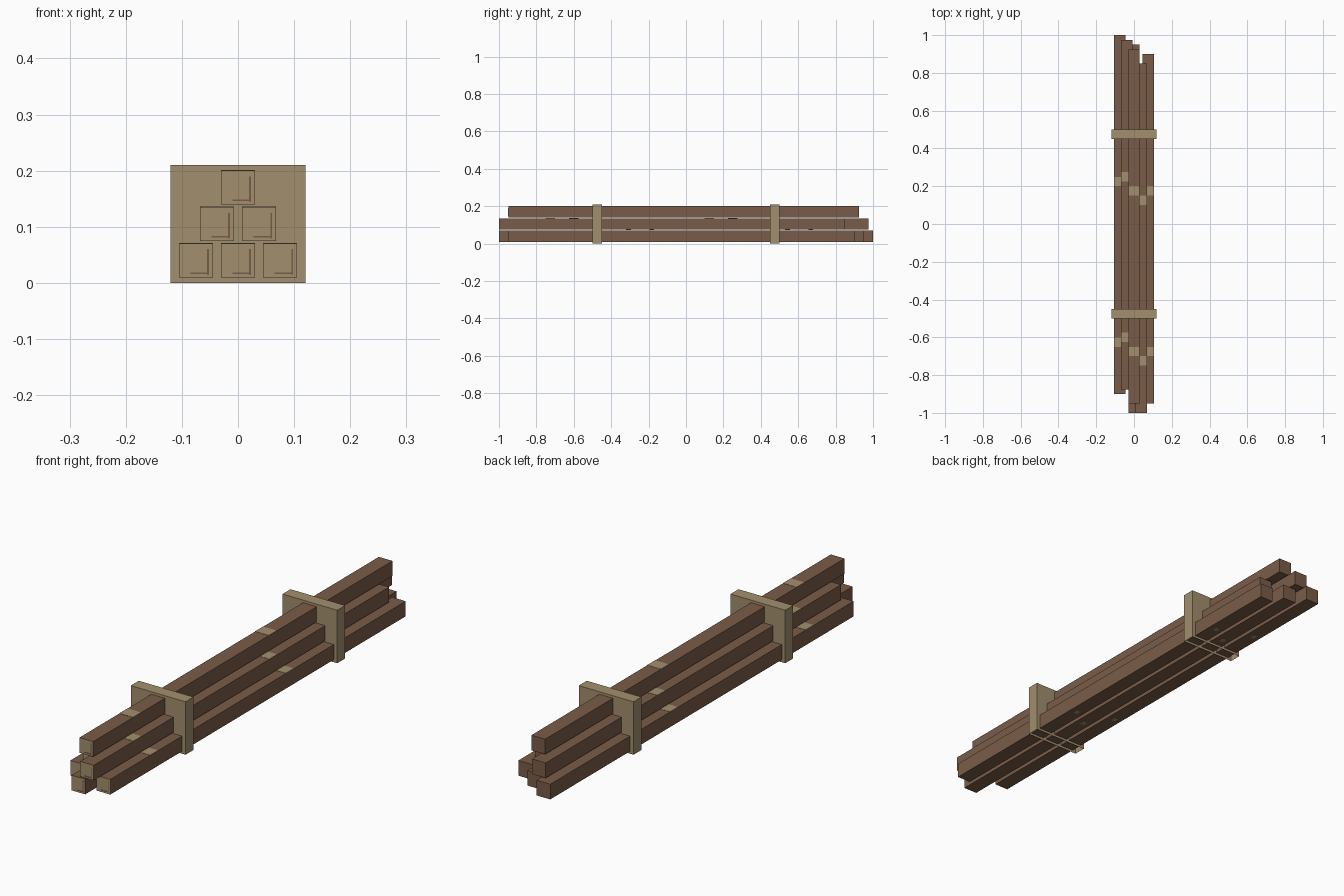
import bpy, bmesh

if "Cube" in bpy.data.objects:
    bpy.data.objects.remove(bpy.data.objects["Cube"])


def material(name, rgb):
    m = bpy.data.materials.new(name)
    m.diffuse_color = (*rgb, 1)
    m.use_nodes = True
    m.node_tree.nodes["Principled BSDF"].inputs["Base Color"].default_value = m.diffuse_color
    return m


brown = material("brown wood", (0.195, 0.108, 0.065))
tan = material("pale wood", (0.36, 0.275, 0.155))


def box(name, x, y, z, mat, open_bottom=False):
    """Box from (min, max) ranges on each axis."""
    bm = bmesh.new()
    bmesh.ops.create_cube(bm, size=1)
    for v in bm.verts:
        v.co = [r[0] + (c + 0.5) * (r[1] - r[0]) for c, r in zip(v.co, (x, y, z))]
    if open_bottom:
        down = [f for f in bm.faces if f.calc_center_median().z < z[0] + 1e-5]
        bmesh.ops.delete(bm, geom=down, context='FACES_ONLY')
    me = bpy.data.meshes.new(name)
    bm.to_mesh(me)
    bm.free()
    me.materials.append(mat)
    ob = bpy.data.objects.new(name, me)
    bpy.context.collection.objects.link(ob)
    return ob


H = 0.03    # half width of a beam
P = 0.001   # thickness of painted plates

# Stacked beams: centre x, bottom z, front end, back end
beams = [
    (-0.075, 0.010, -0.90, 1.00), (0.0, 0.010, -1.00, 0.95), (0.075, 0.010, -0.95, 0.90),
    (-0.0375, 0.075, -0.875, 0.975), (0.0375, 0.075, -1.00, 0.85),
    (0.0, 0.140, -0.95, 0.925),
]
for i, (cx, z, y0, y1) in enumerate(beams):
    beam = box(f"beam_{i + 1}", (cx - H, cx + H), (y0, y1), (z, z + 2 * H), brown)
    # Pale sawn front end
    beam.data.materials.append(tan)
    for f in beam.data.polygons:
        if f.normal.y < -0.9:
            f.material_index = 1
    # Brown grain streaks on the sawn end
    box(f"end_streak_upright_{i + 1}", (cx + 0.020, cx + 0.023), (y0 - P, y0),
        (z + 0.004, z + 0.05), brown)
    box(f"end_streak_flat_{i + 1}", (cx - 0.01, cx + 0.020), (y0 - P, y0),
        (z + 0.006, z + 0.009), brown)
    for k in (0, 0.85):
        # Worn patch on the top
        a = y0 + 0.25 + k
        box(f"top_patch_{i + 1}", (cx - H, cx + H), (a, a + 0.05),
            (z + 2 * H, z + 2 * H + P), tan)
        # Small knot underneath
        b = y0 + 0.68 + k
        box(f"knot_{i + 1}", (cx - 0.01, cx + 0.01), (b, b + 0.025), (z - P, z), tan)

# Binding frames around the stack
for name, cy in (("front_binding", -0.475), ("back_binding", 0.475)):
    box(name, (-0.12, 0.12), (cy - 0.025, cy + 0.025), (0, 0.21), tan, open_bottom=True)
